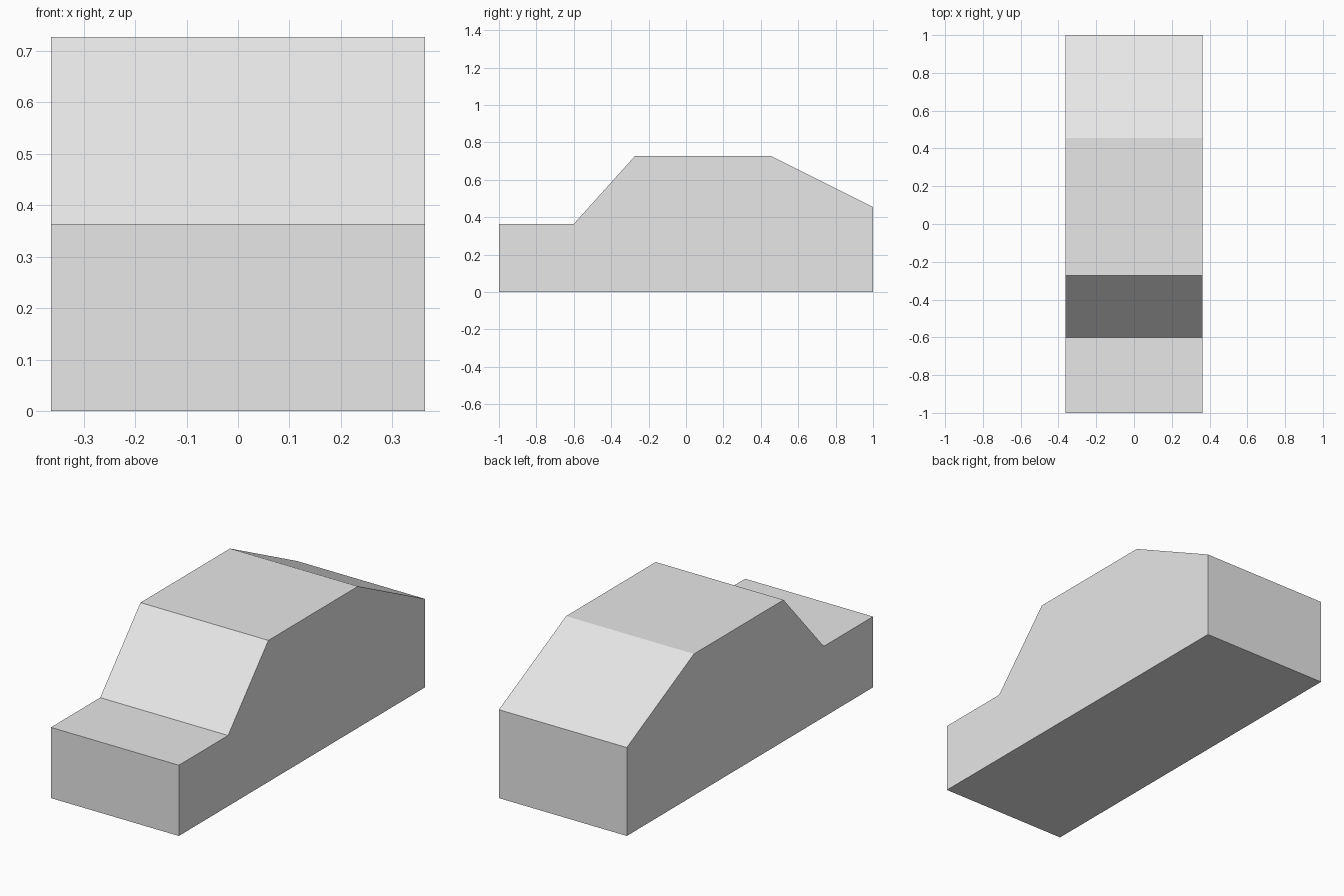
import bpy
import bmesh

if "Cube" in bpy.data.objects:
    bpy.data.objects.remove(bpy.data.objects["Cube"])

U = 1 / 11          # modelling unit: body is 8 wide, 8 tall, 22 long
HALF_WIDTH = 4 * U

# Side profile (y, z): nose, hood, windscreen, roof, sloping tail
profile = [(-11, 0), (11, 0), (11, 5), (5, 8), (-3, 8), (-6.6, 4), (-11, 4)]

# Single grey paint
paint = bpy.data.materials.new("light_grey")
paint.diffuse_color = (0.8, 0.8, 0.8, 1)
paint.use_nodes = True
paint.node_tree.nodes["Principled BSDF"].inputs["Base Color"].default_value = paint.diffuse_color

# Extrude the profile across the width to make the solid body
bm = bmesh.new()
side = bm.faces.new([bm.verts.new((-HALF_WIDTH, y * U, z * U)) for y, z in profile])
ext = bmesh.ops.extrude_face_region(bm, geom=[side])
moved = [g for g in ext["geom"] if isinstance(g, bmesh.types.BMVert)]
bmesh.ops.translate(bm, verts=moved, vec=(2 * HALF_WIDTH, 0, 0))
bmesh.ops.recalc_face_normals(bm, faces=bm.faces)

mesh = bpy.data.meshes.new("car_body")
bm.to_mesh(mesh)
bm.free()
mesh.materials.append(paint)
body = bpy.data.objects.new("car_body", mesh)
bpy.context.collection.objects.link(body)
